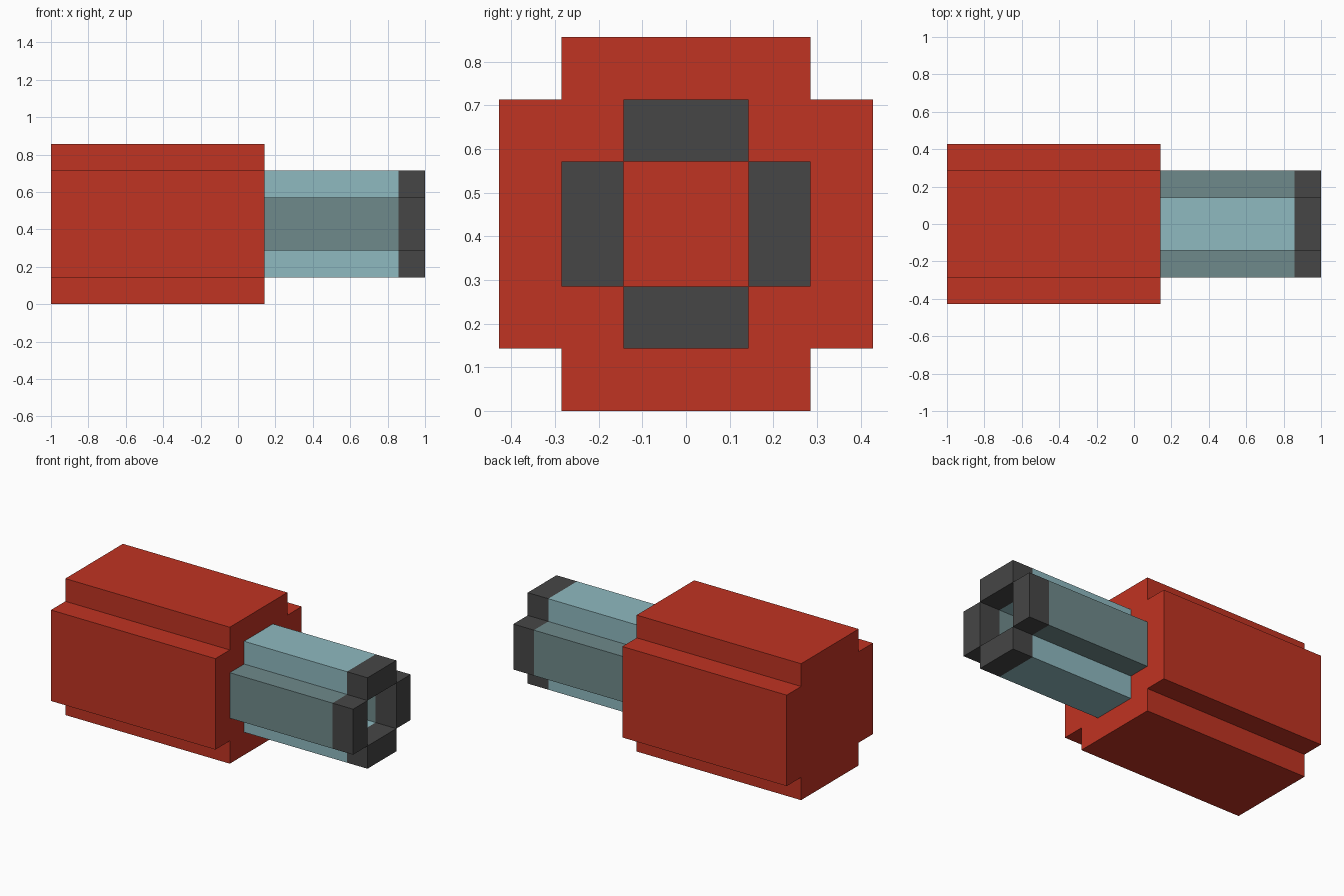
import bpy
import bmesh

cube = bpy.data.objects.get("Cube")
if cube:
    bpy.data.objects.remove(cube, do_unlink=True)

U = 1 / 7          # modular unit
AXIS_Z = 3 * U     # height of the long axis


def material(name, hex_code):
    srgb = [int(hex_code[i:i + 2], 16) / 255 for i in (0, 2, 4)]
    colour = [((c + 0.055) / 1.055) ** 2.4 for c in srgb] + [1]
    mat = bpy.data.materials.new(name)
    mat.use_nodes = True
    mat.diffuse_color = colour
    mat.node_tree.nodes["Principled BSDF"].inputs["Base Color"].default_value = colour
    return mat


red = material("red", "C03322")
pale_blue = material("pale blue", "8FBAC0")
grey_blue = material("grey blue", "6F8A8B")
dark_grey = material("dark grey", "464646")


def sweep(name, profile, stations, mats, close_start=True):
    """Sweep a (y, z) profile along x, with one material per segment."""
    bm = bmesh.new()
    rings = [[bm.verts.new((x * U, y * U, z * U + AXIS_Z)) for y, z in profile]
             for x in stations]
    count = len(profile)
    for s, (a, b) in enumerate(zip(rings, rings[1:])):
        for i in range(count):
            j = (i + 1) % count
            bm.faces.new((a[i], a[j], b[j], b[i])).material_index = s
    bm.faces.new(rings[-1]).material_index = len(mats) - 1
    if close_start:
        bm.faces.new(rings[0][::-1])
    mesh = bpy.data.meshes.new(name)
    bm.to_mesh(mesh)
    bm.free()
    for mat in mats:
        mesh.materials.append(mat)
    obj = bpy.data.objects.new(name, mesh)
    bpy.context.collection.objects.link(obj)


def quarter_turns(points):
    """Yield a (y, z) outline at each of the four quarter turns."""
    for _ in range(4):
        yield points
        points = [(-z, y) for y, z in points]


# Body: prism with stepped corners
corner = [(3, 2), (2, 2), (2, 3)]
outline = [p for turned in quarter_turns(corner) for p in turned]
sweep("body", outline, (-7, 1), [red])

# Barrel: four bars around an open bore, each with a dark tip
bar = [(-1, 1), (1, 1), (1, 2), (-1, 2)]
sides = ("top", "front", "bottom", "back")
colours = (pale_blue, grey_blue, pale_blue, grey_blue)
for side, colour, section in zip(sides, colours, quarter_turns(bar)):
    sweep(f"barrel_{side}_bar", section, (1, 6, 7), [colour, dark_grey],
          close_start=False)
